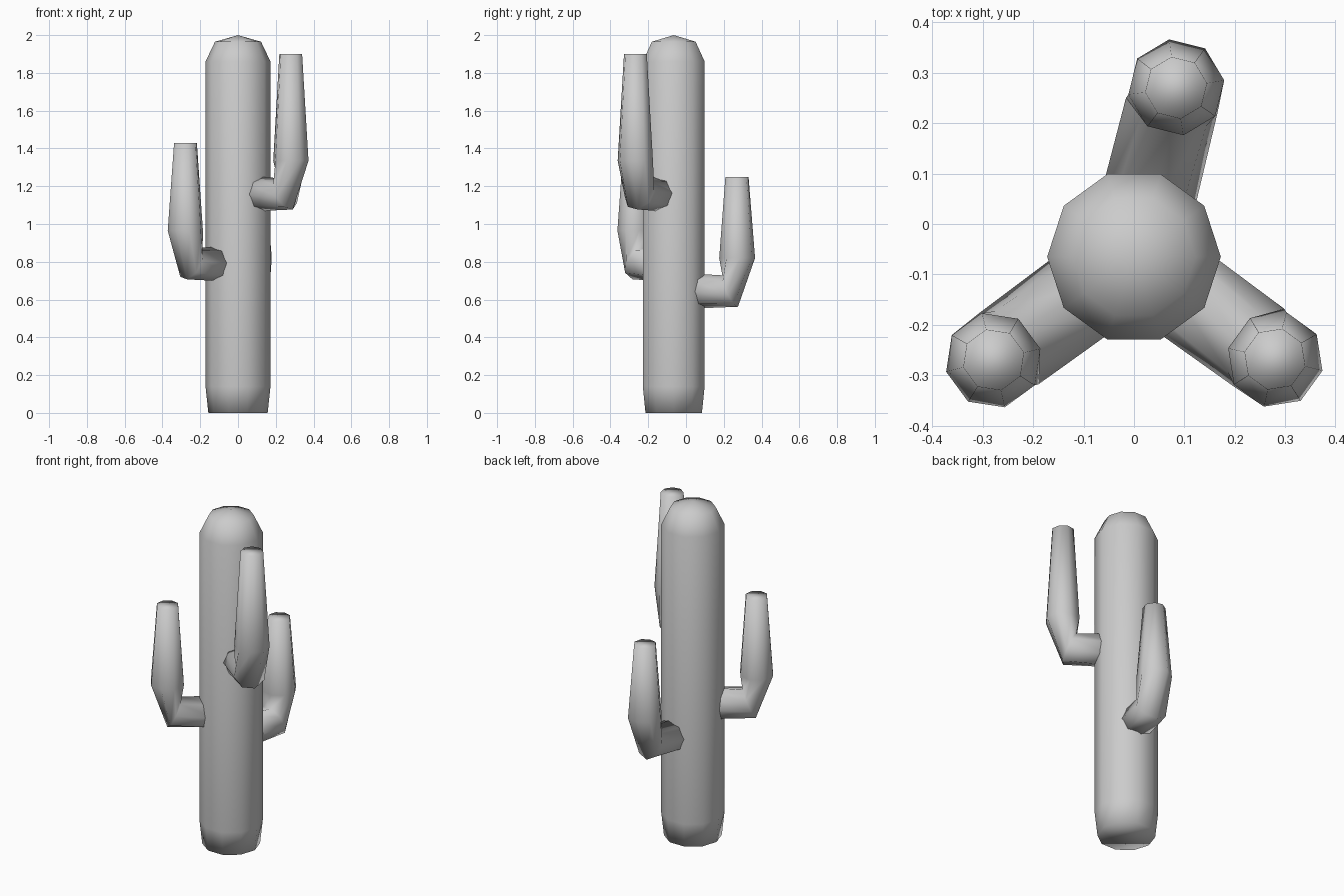
import bpy, bmesh
from math import cos, sin, pi, radians
from mathutils import Vector

cube = bpy.data.objects.get("Cube")
if cube:
    bpy.data.objects.remove(cube, do_unlink=True)

grey = bpy.data.materials.new("plain grey")
grey.use_nodes = True
colour = (0.6, 0.6, 0.6, 1)
grey.diffuse_color = colour
grey.node_tree.nodes["Principled BSDF"].inputs["Base Color"].default_value = colour

AXIS = Vector((0, -0.065, 0))  # trunk centre line


def loft(name, rings, apex=None):
    """Skin a list of rings; cap the ends, or close the top on an apex."""
    bm = bmesh.new()
    loops = [[bm.verts.new(p) for p in ring] for ring in rings]
    n = len(loops[0])
    for a, b in zip(loops, loops[1:]):
        for i in range(n):
            j = (i + 1) % n
            bm.faces.new((a[i], a[j], b[j], b[i]))
    bm.faces.new(loops[0][::-1])
    if apex:
        tip = bm.verts.new(apex)
        for i in range(n):
            bm.faces.new((loops[-1][i], loops[-1][(i + 1) % n], tip))
    else:
        bm.faces.new(loops[-1])
    bmesh.ops.recalc_face_normals(bm, faces=bm.faces)
    for f in bm.faces:
        f.smooth = True
    mesh = bpy.data.meshes.new(name)
    bm.to_mesh(mesh)
    bm.free()
    mesh.materials.append(grey)
    obj = bpy.data.objects.new(name, mesh)
    bpy.context.collection.objects.link(obj)


def ring(centre, u, v, radius, sides, turn=0.0):
    angles = [turn + 2 * pi * i / sides for i in range(sides)]
    return [centre + radius * (cos(a) * u + sin(a) * v) for a in angles]


# Ten-sided trunk with a tapered foot and a domed top
X, Y, Z = Vector((1, 0, 0)), Vector((0, 1, 0)), Vector((0, 0, 1))
profile = [(0.157, 0), (0.172, 0.14), (0.172, 1.86), (0.122, 1.965)]
loft("trunk", [ring(AXIS + z * Z, X, Y, r, 10) for r, z in profile], AXIS + 2 * Z)


def arm(name, heading, height, top):
    """Eight-sided arm: level tube, slanted elbow, tapered upright."""
    out = Vector((cos(radians(heading)), sin(radians(heading)), 0))
    side = Z.cross(out)

    def section(distance, z, tilt, radius, turn):
        # tilt 0 faces outward, tilt 90 faces up
        t = radians(tilt)
        v = -sin(t) * out + cos(t) * Z
        return ring(AXIS + distance * out + z * Z, side, v, radius, 8, radians(turn))

    loft(name, [
        section(0.08, height, 0, 0.094, 0),
        section(0.308, height, 25, 0.093, 10),
        section(0.346, height + 0.175, 90, 0.096, 22.5),
        section(0.345, top, 90, 0.062, 22.5),
    ])


arm("left_arm", -36, 1.16, 1.9)
arm("right_arm", 216.3, 0.79, 1.43)
arm("back_arm", 76, 0.645, 1.25)
